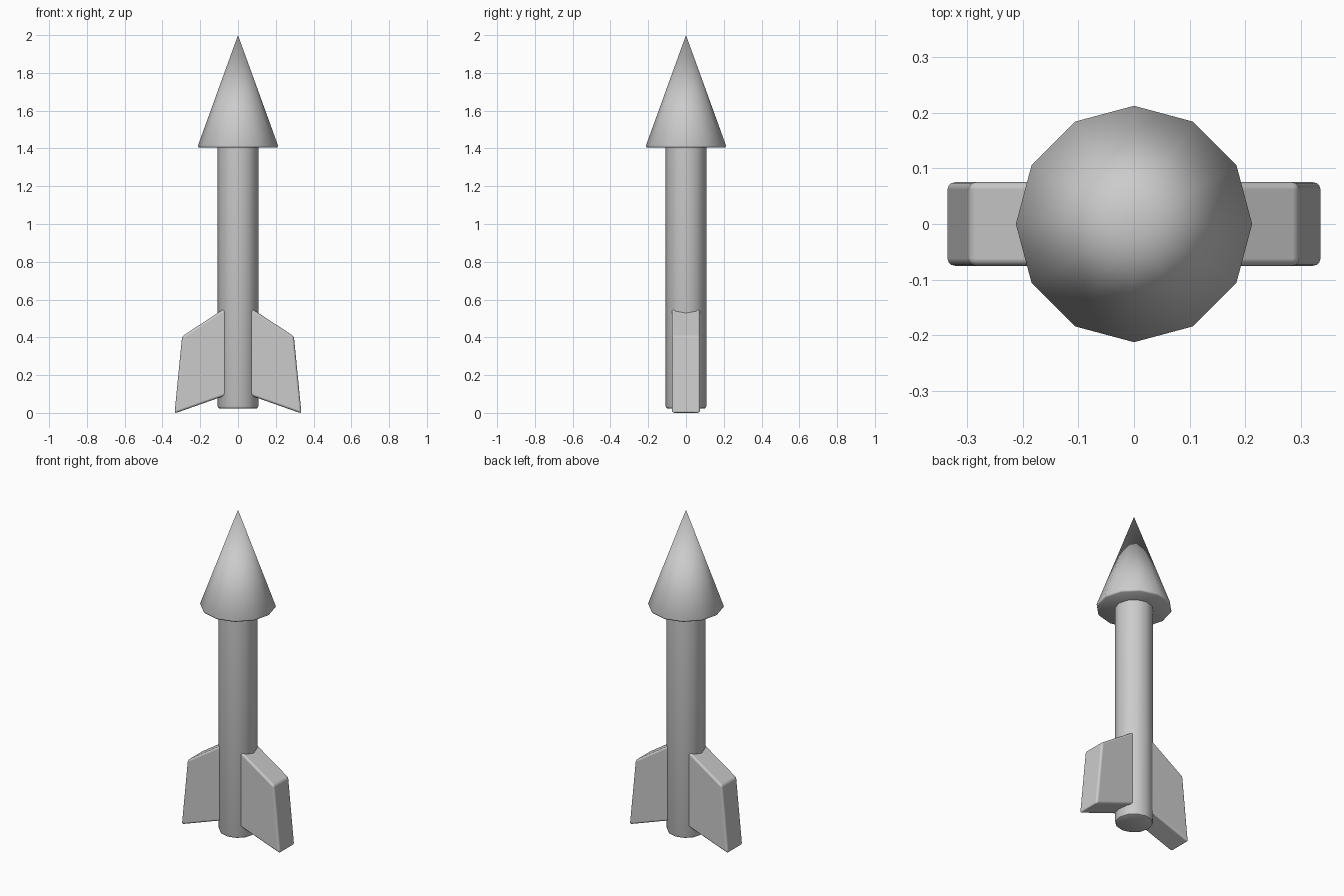
import bpy, bmesh, math

if "Cube" in bpy.data.objects:
    bpy.data.objects.remove(bpy.data.objects["Cube"])


def finish(name, bm):
    bmesh.ops.recalc_face_normals(bm, faces=bm.faces)
    mesh = bpy.data.meshes.new(name)
    bm.to_mesh(mesh)
    bm.free()
    ob = bpy.data.objects.new(name, mesh)
    bpy.context.collection.objects.link(ob)
    return ob


def smooth(ob):
    bpy.ops.object.select_all(action='DESELECT')
    ob.select_set(True)
    bpy.context.view_layer.objects.active = ob
    bpy.ops.object.shade_smooth_by_angle(angle=math.radians(40))


def lathe(name, profile, sides=12):
    """Spin an (r, z) profile that starts and ends on the z axis."""
    bm = bmesh.new()
    verts = [bm.verts.new((r, 0, z)) for r, z in profile]
    edges = [bm.edges.new(p) for p in zip(verts, verts[1:])]
    bmesh.ops.spin(bm, geom=verts + edges, cent=(0, 0, 0), axis=(0, 0, 1),
                   angle=2 * math.pi, steps=sides)
    bmesh.ops.remove_doubles(bm, verts=bm.verts, dist=1e-4)
    ob = finish(name, bm)
    smooth(ob)
    return ob


# Nose cone with a small bevelled rim
lathe("nose_cone", [(0, 1.404), (0.205, 1.404), (0.210, 1.408),
                    (0.212, 1.415), (0, 2.0)])

# Body tube with a rounded bottom edge
lathe("body_tube", [(0, 0.022), (0.096, 0.022), (0.104, 0.026),
                    (0.108, 0.037), (0.108, 1.41), (0, 1.41)])

# Swept fins: one extruded profile, mirrored across x, then bevelled
bm = bmesh.new()
half = 0.075
profile = [(0.05, 0.567), (0.296, 0.405), (0.336, -0.003), (0.05, 0.098)]
face = bm.faces.new([bm.verts.new((x, -half, z)) for x, z in profile])
new = bmesh.ops.extrude_face_region(bm, geom=[face])["geom"]
bmesh.ops.translate(bm, vec=(0, 2 * half, 0),
                    verts=[g for g in new if isinstance(g, bmesh.types.BMVert)])
fins = finish("tail_fins", bm)
smooth(fins)
mirror = fins.modifiers.new("mirror", 'MIRROR')
mirror.use_clip = False
mirror.use_mirror_merge = False
bevel = fins.modifiers.new("bevel", 'BEVEL')
bevel.width = 0.013
bevel.segments = 3
bevel.limit_method = 'ANGLE'
bevel.harden_normals = True
for poly in fins.data.polygons:
    poly.use_smooth = True
